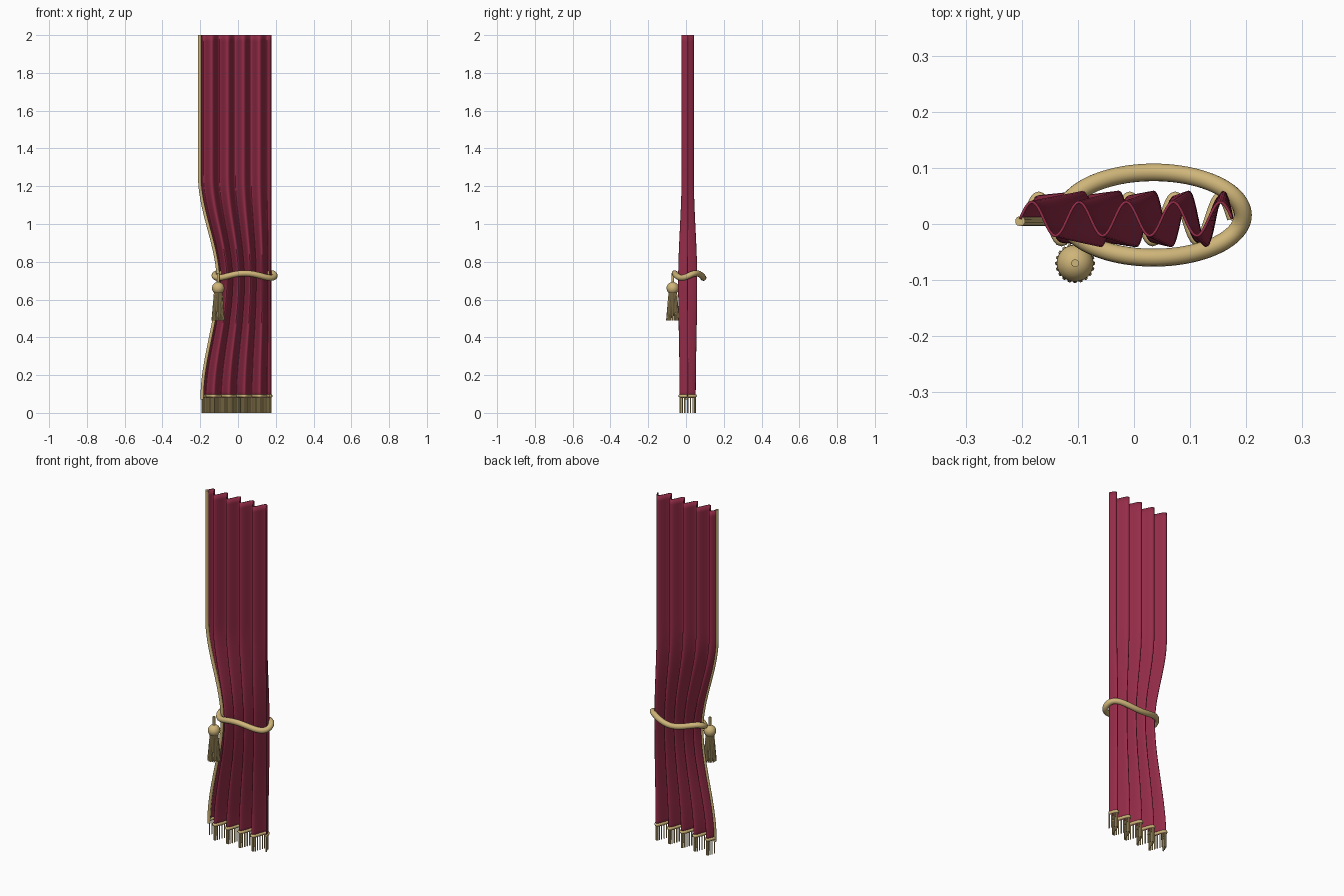
import bpy, bmesh, math
from math import sin, cos, pi

old = bpy.data.objects.get("Cube")
if old:
    bpy.data.objects.remove(old, do_unlink=True)


def material(name, rgb):
    m = bpy.data.materials.new(name)
    m.use_nodes = True
    m.diffuse_color = (*rgb, 1)
    m.node_tree.nodes["Principled BSDF"].inputs["Base Color"].default_value = (*rgb, 1)
    return m


red = material("crimson velvet", (0.30, 0.025, 0.065))
gold = material("gold cord", (0.62, 0.46, 0.19))

TOP, HEM, WAIST, FLARE = 2.0, 0.08, 0.70, 1.25
RIGHT, WAVES, MID_Y = 0.175, 4.5, 0.009


def ease(t):
    t = min(max(t, 0), 1)
    return t * t * (3 - 2 * t)


def blend(z, top, waist, hem):
    """Value that changes from top to waist to hem."""
    if z > WAIST:
        return waist + (top - waist) * ease((z - WAIST) / (FLARE - WAIST))
    return waist + (hem - waist) * ease((WAIST - z) / (WAIST - HEM))


def left_edge(z):
    return blend(z, -0.203, -0.105, -0.19)


def fold(u, z):
    """Point on the pleated cloth, u running from left edge to right edge."""
    left = left_edge(z)
    depth = blend(z, 0.030, 0.048, 0.040)
    return (left + (RIGHT - left) * u, MID_Y + depth * sin(2 * pi * WAVES * u), z)


def cord(name, paths, radius, cyclic=False, sides=3):
    """Round cords along lists of points, converted to one mesh."""
    cu = bpy.data.curves.new(name, "CURVE")
    cu.dimensions = "3D"
    cu.bevel_depth = radius
    cu.bevel_resolution = sides
    cu.use_fill_caps = True
    for pts in paths:
        sp = cu.splines.new("POLY")
        sp.points.add(len(pts) - 1)
        for p, co in zip(sp.points, pts):
            p.co = (*co, 1)
        sp.use_cyclic_u = cyclic
        sp.use_smooth = True
    cu.materials.append(gold)
    ob = bpy.data.objects.new(name, cu)
    bpy.context.collection.objects.link(ob)
    return ob


# Pleated cloth
COLS, ROWS = 126, 60
bm = bmesh.new()
grid = [[bm.verts.new(fold(c / COLS, HEM + (TOP - HEM) * r / ROWS))
         for c in range(COLS + 1)] for r in range(ROWS + 1)]
for r in range(ROWS):
    for c in range(COLS):
        bm.faces.new((grid[r][c], grid[r][c + 1], grid[r + 1][c + 1], grid[r + 1][c]))
mesh = bpy.data.meshes.new("curtain_cloth")
bm.to_mesh(mesh)
bm.free()
mesh.materials.append(red)
cloth = bpy.data.objects.new("curtain_cloth", mesh)
bpy.context.collection.objects.link(cloth)
solid = cloth.modifiers.new("thickness", "SOLIDIFY")
solid.thickness = 0.005
solid.offset = 0
bpy.context.view_layer.objects.active = cloth
cloth.select_set(True)
bpy.ops.object.shade_smooth_by_angle(angle=math.radians(50))
cloth.select_set(False)

# Cord along the leading edge and the hem
edge = [(left_edge(z), 0.005, z)
        for z in (0.07 + (TOP - 0.07) * i / 60 for i in range(61))]
cord("edge_trim", [edge], 0.009)
hem = [(x, y, 0.09) for x, y, _ in (fold(i / 108, HEM) for i in range(109))]
cord("hem_trim", [hem], 0.009)

# Hanging fringe
fringe = []
for i in range(73):
    x, y, _ = fold(i / 72, HEM)
    fringe.append([(x, y, 0.088), (x, y, 0)])
cord("hem_fringe", fringe, 0.0035, sides=1)

# Tieback loop
loop = []
for i in range(96):
    a = 2 * pi * i / 96
    loop.append((0.035 + 0.159 * cos(a), 0.016 + 0.076 * sin(a), 0.727 + 0.012 * sin(3 * a)))
cord("tieback_rope", [loop], 0.016, cyclic=True, sides=4)

# Tassel: cord, head and skirt of strands
TX, TY, TZ = -0.105, -0.07, 0.66
cord("tassel_cord", [[(TX, TY, TZ), (TX, TY, 0.74)]], 0.007)
bpy.ops.mesh.primitive_uv_sphere_add(segments=24, ring_count=16, radius=0.033, location=(TX, TY, TZ))
head = bpy.context.object
head.name = "tassel_head"
head.data.materials.append(gold)
bpy.ops.object.shade_smooth()
skirt = []
for count, top_r, low_r in ((20, 0.019, 0.032), (10, 0.009, 0.016)):
    for i in range(count):
        a = 2 * pi * i / count
        skirt.append([(TX + r * cos(a), TY + r * sin(a), z)
                      for r, z in ((top_r, 0.64), (low_r, 0.49))])
cord("tassel_strands", skirt, 0.004, sides=1)
